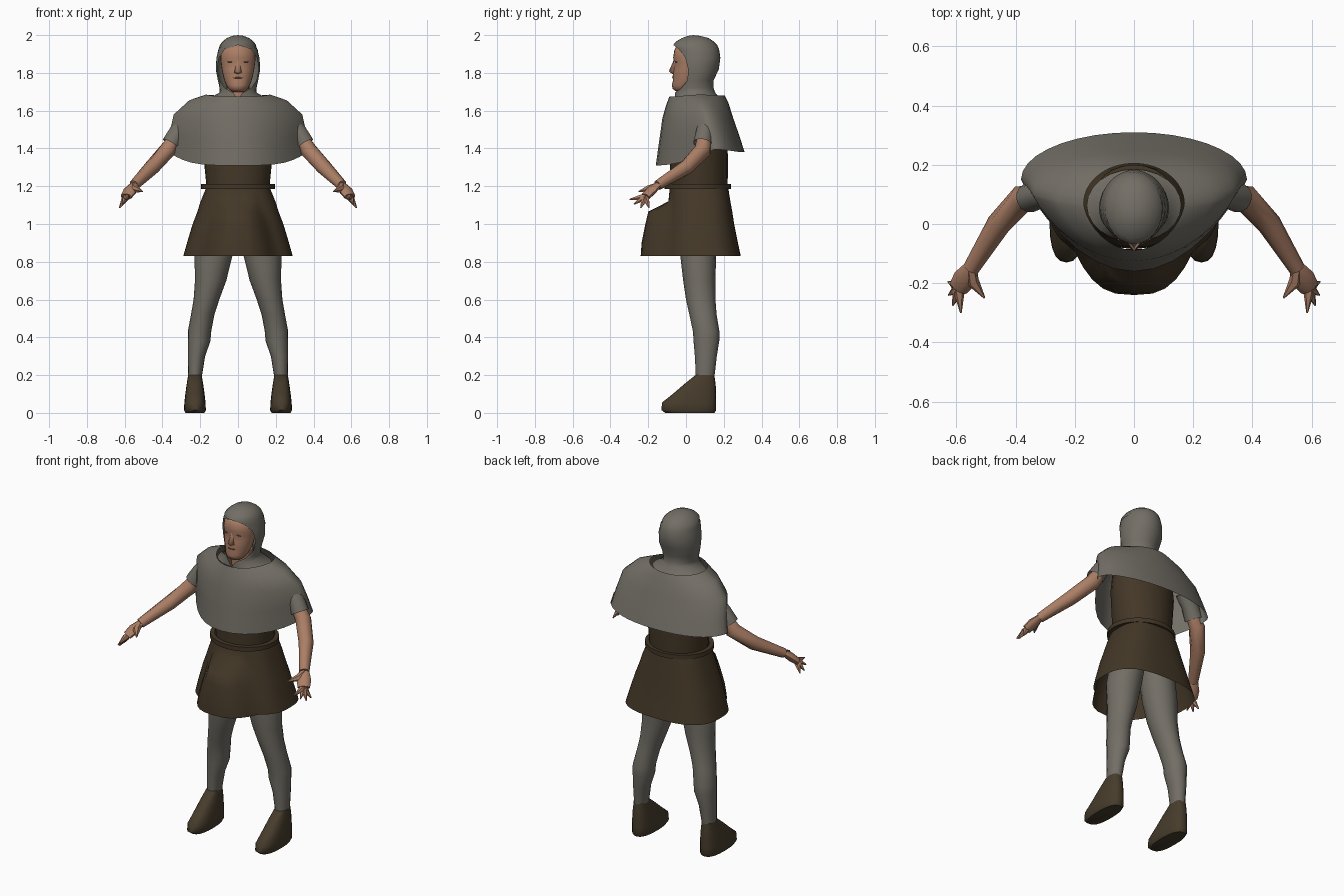
import bpy, bmesh
from math import sin, cos, pi, radians
from mathutils import Vector

cube = bpy.data.objects.get("Cube")
if cube:
    bpy.data.objects.remove(cube, do_unlink=True)


def material(name, rgb):
    mat = bpy.data.materials.new(name)
    mat.use_nodes = True
    mat.diffuse_color = (*rgb, 1)
    bsdf = mat.node_tree.nodes["Principled BSDF"]
    bsdf.inputs["Base Color"].default_value = (*rgb, 1)
    bsdf.inputs["Roughness"].default_value = 0.9
    return mat


GREY = material("grey wool", (0.17, 0.157, 0.132))
BROWN = material("brown cloth", (0.056, 0.038, 0.02))
LEATHER = material("shoe leather", (0.062, 0.045, 0.025))
SKIN = material("skin", (0.41, 0.21, 0.132))
SHADE = material("lip and eye tint", (0.2, 0.095, 0.062))
SIDES = (("left", 1), ("right", -1))


def finish(bm, name, mat, angle=50):
    bmesh.ops.remove_doubles(bm, verts=bm.verts, dist=0.0005)
    bmesh.ops.recalc_face_normals(bm, faces=bm.faces)
    mesh = bpy.data.meshes.new(name)
    bm.to_mesh(mesh)
    bm.free()
    mesh.materials.append(mat)
    obj = bpy.data.objects.new(name, mesh)
    bpy.context.collection.objects.link(obj)
    bpy.ops.object.select_all(action="DESELECT")
    obj.select_set(True)
    bpy.context.view_layer.objects.active = obj
    bpy.ops.object.shade_smooth_by_angle(angle=radians(angle))


def loft(name, rings, mat, closed=True, caps=False, loop=False, angle=50):
    """Bridge successive rings of points into a skin."""
    bm = bmesh.new()
    rows = [[bm.verts.new(p) for p in ring] for ring in rings]
    pairs = list(zip(rows, rows[1:]))
    if loop:
        pairs.append((rows[-1], rows[0]))
    for a, b in pairs:
        count = len(a)
        for i in range(count if closed else count - 1):
            j = (i + 1) % count
            bm.faces.new((a[i], a[j], b[j], b[i]))
    if caps:
        bm.faces.new(rows[0])
        bm.faces.new(rows[-1])
    finish(bm, name, mat, angle)


def oval(z, rx, yf, yb, cx=0, cy=None, n=24, power=1, gap=None):
    """Horizontal ring from the front; yf and yb are its ends, gap opens the front."""
    cy = (yf + yb) / 2 if cy is None else cy
    start = gap or 0
    pts = []
    for i in range(n if gap is None else n + 1):
        t = start + (2 * pi - 2 * start) * i / n
        s, c = sin(t), cos(t)
        x = abs(s) ** power * (1 if s > 0 else -1)
        y = abs(c) ** power * ((yf if c > 0 else yb) - cy)
        pts.append(Vector((cx + rx * x, cy + y, z)))
    return pts


def tube(name, path, radii, mat, side=1, n=10, caps=True, flat=1):
    """Round limb along a path of points."""
    pts = [Vector((x * side, y, z)) for x, y, z in path]
    rings = []
    for i, p in enumerate(pts):
        d = (pts[min(i + 1, len(pts) - 1)] - pts[max(i - 1, 0)]).normalized()
        u = d.cross(Vector((0, 0, 1))).normalized()
        v = u.cross(d)
        rings.append([p + radii[i] * (u * cos(2 * pi * k / n) + v * flat * sin(2 * pi * k / n))
                      for k in range(n)])
    loft(name, rings, mat, caps=caps)


def blob(name, centre, size, mat):
    bm = bmesh.new()
    bmesh.ops.create_uvsphere(bm, u_segments=12, v_segments=8, radius=1)
    bmesh.ops.scale(bm, vec=size, verts=bm.verts)
    bmesh.ops.translate(bm, vec=centre, verts=bm.verts)
    finish(bm, name, mat)


# Face and neck
loft("face", [oval(*r) for r in (
    (1.70, 0.03, -0.05, 0.0), (1.715, 0.05, -0.07, 0.03),
    (1.735, 0.062, -0.075, 0.06), (1.76, 0.072, -0.069, 0.08),
    (1.78, 0.078, -0.071, 0.09), (1.82, 0.086, -0.066, 0.1),
    (1.855, 0.091, -0.061, 0.11), (1.88, 0.093, -0.068, 0.11),
    (1.92, 0.09, -0.062, 0.12), (1.95, 0.07, -0.045, 0.12))], SKIN, caps=True, angle=70)
loft("neck", [oval(z, 0.06, -0.02, 0.1) for z in (1.56, 1.74)], SKIN)

bm = bmesh.new()
for p in ((0, -0.064, 1.87), (0, -0.091, 1.808), (0, -0.066, 1.79),
          (0.027, -0.058, 1.80), (-0.027, -0.058, 1.80)):
    bm.verts.new(p)
bmesh.ops.convex_hull(bm, input=bm.verts)
finish(bm, "nose", SKIN, 120)
blob("mouth", (0, -0.066, 1.774), (0.026, 0.007, 0.004), SHADE)
for label, s in SIDES:
    blob(label + "_eye", (0.04 * s, -0.052, 1.858), (0.016, 0.006, 0.003), SHADE)

# Hood, open around the face and spreading into a collar
hood_rows = ((2.0, 0.0002, 0.0398, 0.0402, 0), (1.996, 0.03, 0.01, 0.075, 0),
             (1.985, 0.058, -0.02, 0.118, 0), (1.968, 0.08, -0.05, 0.145, 0),
             (1.948, 0.096, -0.068, 0.165, 0), (1.925, 0.104, -0.07, 0.175, 0.75),
             (1.88, 0.114, -0.07, 0.182, 1.08), (1.82, 0.118, -0.065, 0.174, 1.2),
             (1.76, 0.107, -0.05, 0.146, 1.15), (1.72, 0.098, -0.055, 0.146, 0.8),
             (1.695, 0.1, -0.062, 0.155, 0.25), (1.66, 0.16, -0.06, 0.185, 0))
loft("hood", [oval(z, rx, yf, yb, gap=t) for z, rx, yf, yb, t in hood_rows],
     GREY, closed=False, angle=80)

# Shoulder cape: pointed at the front, hem height differs all round
cape = []
for zf, zs, zb, rx, cy, yf, yb, point in (
        (1.675, 1.685, 1.68, 0.17, 0.07, -0.088, 0.205, 1.3),
        (1.63, 1.655, 1.64, 0.258, 0.08, -0.105, 0.225, 1.4),
        (1.56, 1.58, 1.56, 0.34, 0.1, -0.125, 0.25, 1.6),
        (1.44, 1.48, 1.46, 0.363, 0.13, -0.142, 0.285, 1.8),
        (1.31, 1.395, 1.38, 0.382, 0.15, -0.16, 0.31, 1.9)):
    ring = oval(0, rx, yf, yb, cy=cy, n=36)
    for i, p in enumerate(ring):
        t = 2 * pi * i / len(ring)
        w = sin(t) ** 4
        front = cos(t) > 0
        p.z = zs * w + (zf if front else zb) * (1 - w)
        if front:
            p.y = cy + (yf - cy) * cos(t) ** point
    cape.append(ring)
loft("shoulder_cape", cape, GREY, angle=70)

# Tunic body and flared skirt with a full front panel
loft("tunic_body", [oval(*r) for r in (
    (1.18, 0.165, -0.085, 0.22), (1.3, 0.177, -0.085, 0.222), (1.45, 0.19, -0.08, 0.22),
    (1.58, 0.18, -0.06, 0.2), (1.64, 0.14, -0.04, 0.2), (1.65, 0.05, -0.01, 0.09))], BROWN)
skirt = []
for z, rx, yf, yb, bulge, width in (
        (1.2, 0.165, -0.085, 0.222, 0, 0.5), (1.12, 0.198, -0.09, 0.235, 0.003, 0.5),
        (1.065, 0.215, -0.1, 0.245, 0.1, 0.58), (1.0, 0.24, -0.105, 0.255, 0.11, 0.66),
        (0.9, 0.27, -0.115, 0.275, 0.12, 0.7), (0.83, 0.29, -0.12, 0.29, 0.12, 0.7)):
    ring = oval(z, rx, yf, yb, n=48, power=0.75)
    for p in ring:
        k = abs(p.x) / (width * rx)
        if k < 1 and p.y < 0.05:
            p.y -= bulge * (1 - k ** 3)
    skirt.append(ring)
loft("tunic_skirt", skirt, BROWN, angle=85)

# Belt
loft("belt", [oval(z, 0.17 + w, -0.088 - w, 0.213 + w, n=32) for z, w in
              ((1.185, 0), (1.185, 0.026), (1.211, 0.026), (1.211, 0))],
     BROWN, loop=True, angle=40)

LEG = ((1.0, 0.1, 0.07, 0.1, 0.1), (0.83, 0.13, 0.065, 0.1, 0.095),
       (0.7, 0.145, 0.07, 0.083, 0.085), (0.6, 0.167, 0.078, 0.068, 0.078),
       (0.52, 0.187, 0.09, 0.062, 0.072), (0.43, 0.204, 0.107, 0.062, 0.07),
       (0.38, 0.206, 0.108, 0.06, 0.068),
       (0.3, 0.22, 0.105, 0.046, 0.058), (0.15, 0.23, 0.1, 0.032, 0.046))
SHOE = ((0, 0.05, -0.11, 0.15), (0.015, 0.058, -0.13, 0.16), (0.055, 0.056, -0.127, 0.16),
        (0.1, 0.051, -0.07, 0.16), (0.15, 0.044, -0.012, 0.157), (0.2, 0.036, 0.05, 0.15))
WRIST = (0.55, -0.15, 1.205)
PALM = (0.592, -0.215, 1.145)
TIPS = {"little_finger": (0.628, -0.195, 1.085), "ring_finger": (0.626, -0.24, 1.085),
        "middle_finger": (0.612, -0.275, 1.105), "index_finger": (0.585, -0.3, 1.13)}

# Paired limbs
for label, s in SIDES:
    loft(label + "_leg", [oval(z, rx, cy - ry, cy + ry, cx=cx * s, n=16)
                          for z, cx, cy, rx, ry in LEG], GREY)
    loft(label + "_shoe", [oval(z, rx, yf, yb, cx=0.228 * s, n=20, power=0.8)
                           for z, rx, yf, yb in SHOE], LEATHER, caps=True)
    tube(label + "_sleeve", ((0.26, 0.11, 1.55), (0.317, 0.1, 1.49), (0.355, 0.088, 1.425)),
         (0.045, 0.047, 0.05), GREY, s, n=12, caps=False)
    tube(label + "_arm", ((0.31, 0.1, 1.49), (0.376, 0.088, 1.388), (0.457, 0, 1.298), WRIST),
         (0.035, 0.046, 0.041, 0.028), SKIN, s, n=8)
    tube(label + "_palm", (WRIST, (0.572, -0.185, 1.175), PALM),
         (0.028, 0.04, 0.034), SKIN, s, flat=0.6)
    for finger, tip in TIPS.items():
        base = Vector(PALM).lerp(Vector(tip), 0.2)
        tube(label + "_" + finger, (PALM, base, tip), (0.014, 0.018, 0.003), SKIN, s, n=6)
    tube(label + "_thumb", (WRIST, (0.545, -0.195, 1.185), (0.505, -0.25, 1.172)),
         (0.018, 0.022, 0.003), SKIN, s, n=6)
